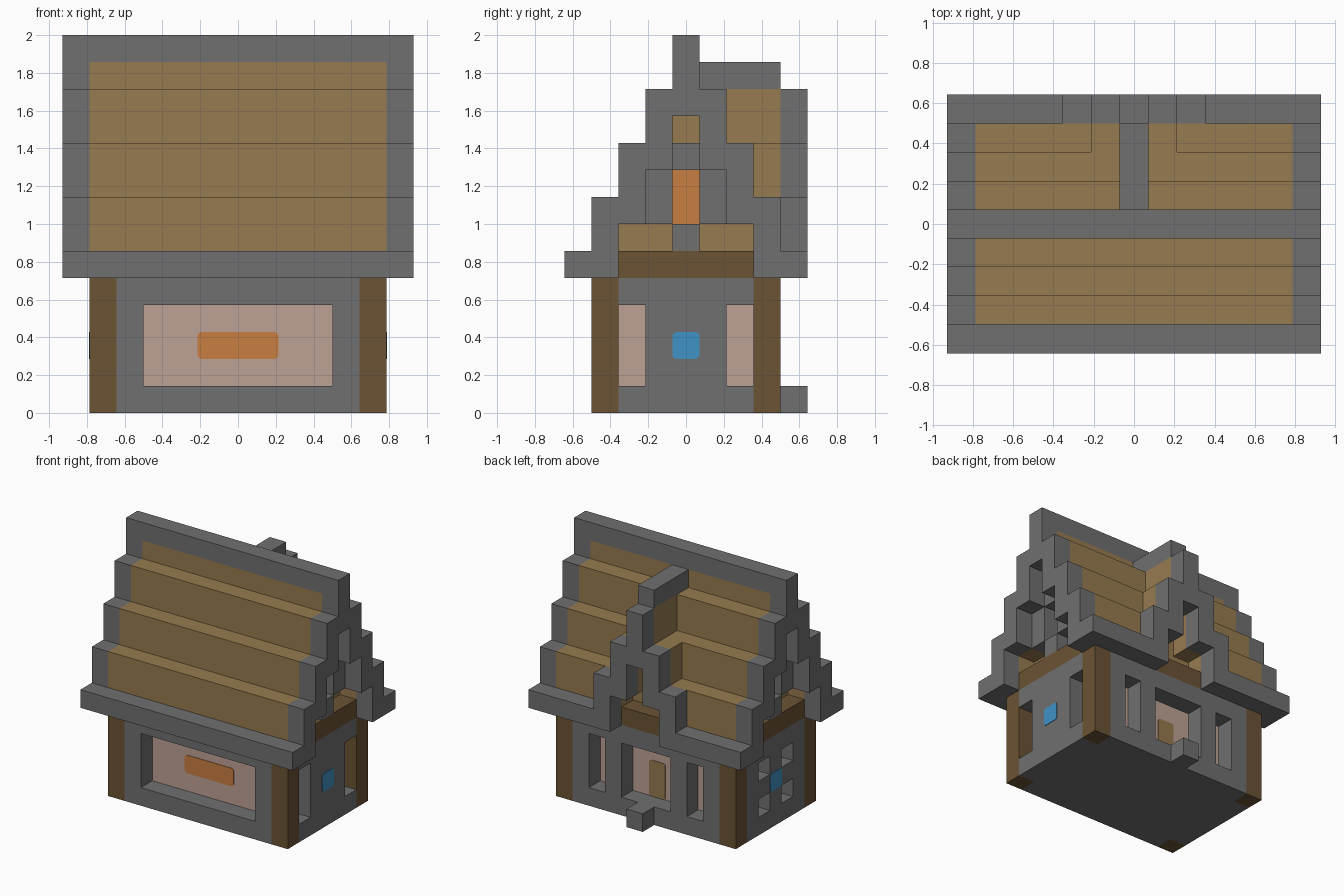
import bpy, bmesh
from mathutils import Vector

if "Cube" in bpy.data.objects:
    bpy.data.objects.remove(bpy.data.objects["Cube"])

U = 1 / 7  # one block


def material(name, rgb):
    lin = [((c / 255 + 0.055) / 1.055) ** 2.4 for c in rgb] + [1]
    m = bpy.data.materials.new(name)
    m.use_nodes = True
    m.diffuse_color = lin
    m.node_tree.nodes["Principled BSDF"].inputs["Base Color"].default_value = lin
    return m


stone = material("grey stone", (112, 112, 112))
thatch = material("golden thatch", (151, 123, 80))
timber = material("dark timber", (107, 83, 52))
plaster = material("pink plaster", (190, 162, 149))
orange = material("orange glow", (200, 126, 65))
blue = material("blue pane", (64, 147, 198))


def part(name, mat, boxes, mirror="", round_axis=None):
    """Boxes as (x0, x1, y0, y1, z0, z1) in blocks, copied across the mirror axes."""
    for axis in mirror:
        k = "xyz".index(axis) * 2
        boxes = boxes + [b[:k] + (-b[k + 1], -b[k]) + b[k + 2:] for b in boxes]
    bm = bmesh.new()
    for x0, x1, y0, y1, z0, z1 in boxes:
        lo, hi = Vector((x0, y0, z0)), Vector((x1, y1, z1))
        for v in bmesh.ops.create_cube(bm, size=1)["verts"]:
            v.co = [(lo[i] + hi[i]) / 2 + v.co[i] * (hi[i] - lo[i]) for i in range(3)]
    if round_axis is not None:
        edges = [e for e in bm.edges
                 if abs((e.verts[0].co - e.verts[1].co).normalized()[round_axis]) > 0.9]
        bmesh.ops.bevel(bm, geom=edges, offset=0.15, segments=3, profile=0.5, affect="EDGES")
    bmesh.ops.scale(bm, vec=(U, U, U), verts=bm.verts)
    me = bpy.data.meshes.new(name)
    bm.to_mesh(me)
    bm.free()
    me.materials.append(mat)
    ob = bpy.data.objects.new(name, me)
    bpy.context.collection.objects.link(ob)
    return ob


# Ground floor: slab, plaster core, corner posts
part("floor_slab", stone, [(-4.5, 4.5, -3.5, 3.5, 0, 1), (-5.5, 5.5, -2.5, 2.5, 0, 1)])
part("plaster_core", plaster, [(-4.5, 4.5, -2.5, 2.5, 1, 4)])
part("corner_posts", timber, [(4.5, 5.5, 2.5, 3.5, 0, 5)], "xy")
part("wall_top", stone, [(-4.5, 4.5, -3.5, 3.5, 4, 5), (-5.5, 5.5, -2.5, 2.5, 4, 5)])
part("door_step", stone, [(-0.5, 0.5, 3.5, 4.5, 0, 1)])

# Wall piers between the openings
part("front_wall_piers", stone, [(3.5, 4.5, -3.5, -2.5, 1, 4)], "x")
part("back_wall_piers", stone,
     [(3.5, 4.5, 2.5, 3.5, 1, 4), (1.5, 2.5, 2.5, 3.5, 1, 4)], "x")
part("right_wall_pier", stone, [(4.5, 5.5, -1.5, 1.5, 1, 4)])
part("left_wall_piers", stone,
     [(-5.5, -4.5, 1.5, 2.5, 1, 4), (-5.5, -4.5, 0.5, 1.5, 2, 3)], "y")
part("left_wall_mullion", stone, [(-5.5, -4.5, -0.5, 0.5, 1, 4)])

# Painted panels
T = 0.03
part("front_sign", orange, [(-1.5, 1.5, -2.5 - T, -2.5, 2, 3)], round_axis=1)
part("door", thatch, [(-0.5, 0.5, 2.5, 2.5 + T, 1, 3)], round_axis=1)
part("side_panes", blue, [(5.5, 5.5 + T, -0.5, 0.5, 2, 3)], "x", round_axis=0)

# Roof: timber plate, then stepped shell, inner gable wall and stone verges
part("roof_plate", timber, [(-5.5, 5.5, -3.5, 3.5, 5, 6)])
steps = [(n, 11 - 2 * n) for n in range(1, 4)]
shell, verge, infill = [], [], []
for n, z in steps:
    y0, y1 = n - 0.5, n + 0.5
    verge.append((5.5, 6.5, y0, y1, z, z + 3))
    shell.append((-5.5, 5.5, -y1, -y0, max(z, 6), z + 3))
    if n < 3:
        shell.append((-5.5, 5.5, y0, y1, z, z + 3))
    infill.append((-4.5, 4.5, 0.5 - n, n - 0.5, 6, z + 2))
part("roof_steps", thatch, shell + [(-5.5, 5.5, -0.5, 0.5, 11, 13)])
part("roof_back_step", thatch, [(1.5, 5.5, 2.5, 3.5, 6, 8)], "x")
part("gable_infill", thatch, infill)
part("verges", stone, verge, "xy")
part("verge_peaks", stone, [(5.5, 6.5, -0.5, 0.5, 11, 14)], "x")
part("ridge", stone, [(-5.5, 5.5, -0.5, 0.5, 13, 14)])
part("front_eave", stone, [(-6.5, 6.5, -4.5, -3.5, 5, 6)])
part("back_eaves", stone, [(2.5, 6.5, 3.5, 4.5, 5, 6)], "x")

# Gable windows with a raised frame
part("gable_window_frames", stone,
     [(4.5, 5.5, -0.5, 0.5, 6, 7), (4.5, 5.5, -0.5, 0.5, 9, 10),
      (4.5, 5.5, -1.5, -0.5, 7, 9), (4.5, 5.5, 0.5, 1.5, 7, 9)], "x")
part("gable_windows", orange, [(4.5, 4.5 + T, -0.5, 0.5, 7, 9)], "x")

# Rear dormer: stepped roof, ridge and stone arch
part("dormer_roof", thatch, [(0.5, 1.5, 1.5, 3.5, 7, 10)], "x")
part("dormer_crest", thatch, [(-0.5, 0.5, 0.5, 3.5, 9, 12)])
part("dormer_ridge", stone, [(-0.5, 0.5, 0.5, 3.5, 12, 13)])
part("dormer_arch", stone,
     [(n - 0.5, n + 0.5, 3.5, 4.5, 9 - 2 * n, 12 - 2 * n) for n in (1, 2)], "x")
part("dormer_arch_peak", stone, [(-0.5, 0.5, 3.5, 4.5, 9, 12)])
